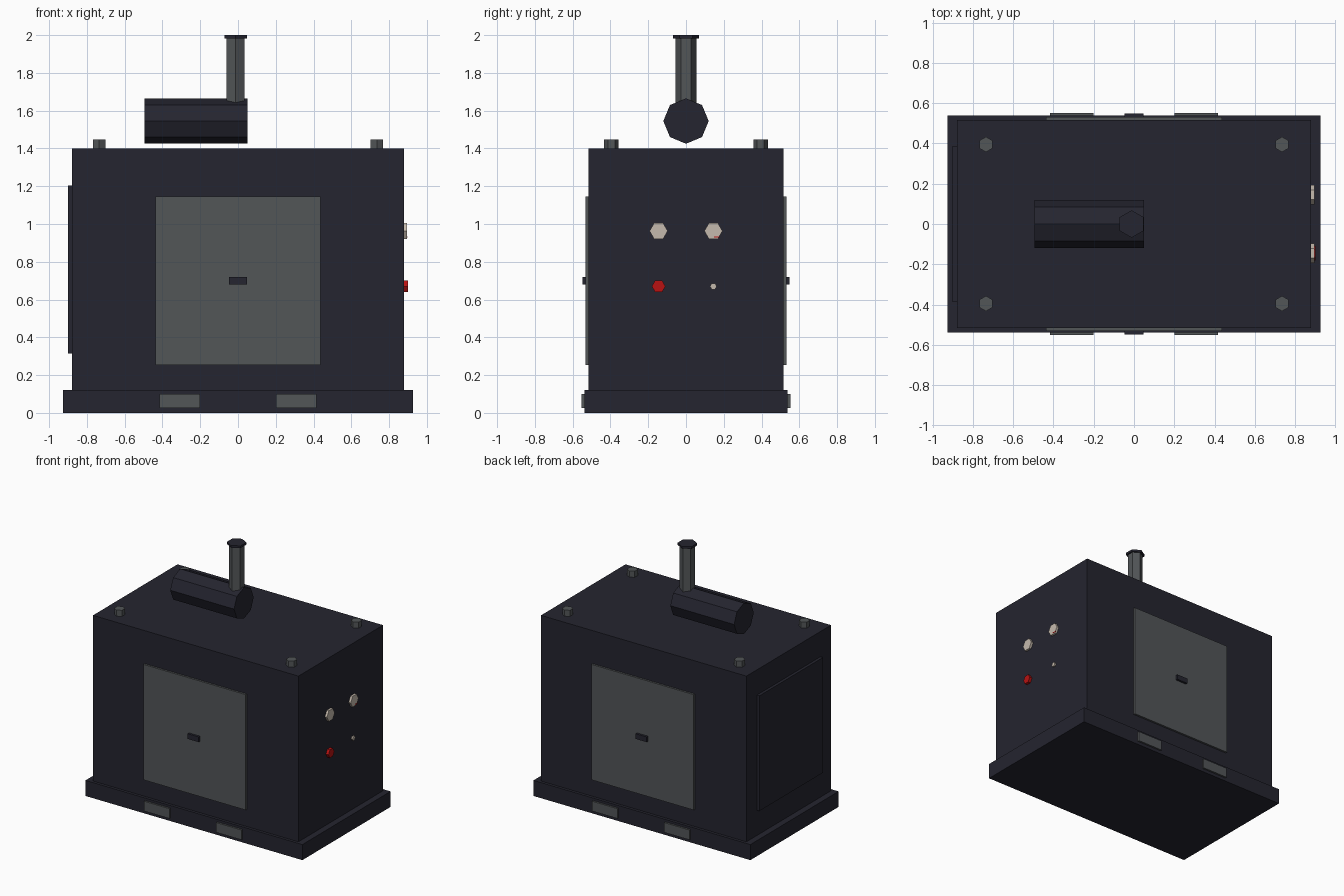
import bpy, bmesh, math
from mathutils import Vector

if "Cube" in bpy.data.objects:
    bpy.data.objects.remove(bpy.data.objects["Cube"])


def material(name, rgb):
    m = bpy.data.materials.new(name)
    m.diffuse_color = (*rgb, 1)
    m.use_nodes = True
    m.node_tree.nodes["Principled BSDF"].inputs["Base Color"].default_value = m.diffuse_color
    return m


NAVY = material("dark navy paint", (0.018, 0.018, 0.029))
GREY = material("steel grey", (0.085, 0.092, 0.097))
CREAM = material("cream", (0.56, 0.49, 0.42))
RED = material("red", (0.48, 0.006, 0.006))


def finish(name, bm, mat):
    bmesh.ops.recalc_face_normals(bm, faces=bm.faces)
    mesh = bpy.data.meshes.new(name)
    bm.to_mesh(mesh)
    bm.free()
    mesh.materials.append(mat)
    bpy.context.collection.objects.link(bpy.data.objects.new(name, mesh))


def box(name, x, y, z, mat):
    """Box from (min, max) pairs."""
    bm = bmesh.new()
    bmesh.ops.create_cube(bm, size=1)
    for v in bm.verts:
        v.co = [r[0] if c < 0 else r[1] for c, r in zip(v.co, (x, y, z))]
    finish(name, bm, mat)


def prism(name, start, length, axis, radius, sides, mat):
    """Flat-sided cylinder along x or z, with a corner pointing along y."""
    d = Vector((1, 0, 0)) if axis == "x" else Vector((0, 0, 1))
    u = Vector((0, 1, 0))
    w = d.cross(u)
    bm = bmesh.new()
    angles = [2 * math.pi * i / sides for i in range(sides)]
    ring = [bm.verts.new(Vector(start) + (u * math.cos(a) + w * math.sin(a)) * radius) for a in angles]
    face = bm.faces.new(ring)
    top = bmesh.ops.extrude_face_region(bm, geom=[face], use_keep_orig=True)["geom"]
    bmesh.ops.translate(bm, vec=d * length, verts=[g for g in top if isinstance(g, bmesh.types.BMVert)])
    finish(name, bm, mat)


# Base skid and enclosure
box("base_skid", (-0.927, 0.927), (-0.538, 0.538), (0, 0.12), NAVY)
box("enclosure", (-0.878, 0.878), (-0.516, 0.516), (0.12, 1.4), NAVY)
box("left_end_panel", (-0.9, -0.875), (-0.388, 0.388), (0.315, 1.205), NAVY)

# Doors, handles and fork pockets on front and back
for side, s in (("front", -1), ("back", 1)):
    def span(a, b):
        return tuple(sorted((s * a, s * b)))
    box(side + "_door", (-0.438, 0.438), span(0.51, 0.531), (0.253, 1.145), GREY)
    box(side + "_door_handle", (-0.047, 0.047), span(0.525, 0.548), (0.68, 0.72), NAVY)
    for x, label in ((-0.308, "left"), (0.308, "right")):
        box(f"{side}_{label}_fork_pocket", (x - 0.108, x + 0.108), span(0.53, 0.552), (0.025, 0.101), GREY)

# Lifting lugs on the roof
for x in (-0.735, 0.735):
    for y in (-0.395, 0.395):
        prism("lifting_lug", (x, y, 1.395), 0.052, "z", 0.038, 6, GREY)

# Muffler, exhaust pipe and rain cap
prism("muffler", (-0.495, 0, 1.545), 0.545, "x", 0.12, 8, NAVY)
prism("exhaust_pipe", (-0.012, 0, 1.63), 0.36, "z", 0.055, 6, GREY)
prism("exhaust_cap", (-0.012, 0, 1.983), 0.017, "z", 0.068, 6, NAVY)

# Control panel on the right end
for y in (-0.145, 0.145):
    prism("gauge", (0.87, y, 0.963), 0.025, "x", 0.048, 6, CREAM)
box("gauge_needle", (0.89, 0.897), (0.148, 0.178), (0.928, 0.934), RED)
prism("stop_button", (0.87, -0.145, 0.67), 0.03, "x", 0.036, 6, RED)
prism("key_switch", (0.87, 0.145, 0.67), 0.02, "x", 0.018, 6, CREAM)
